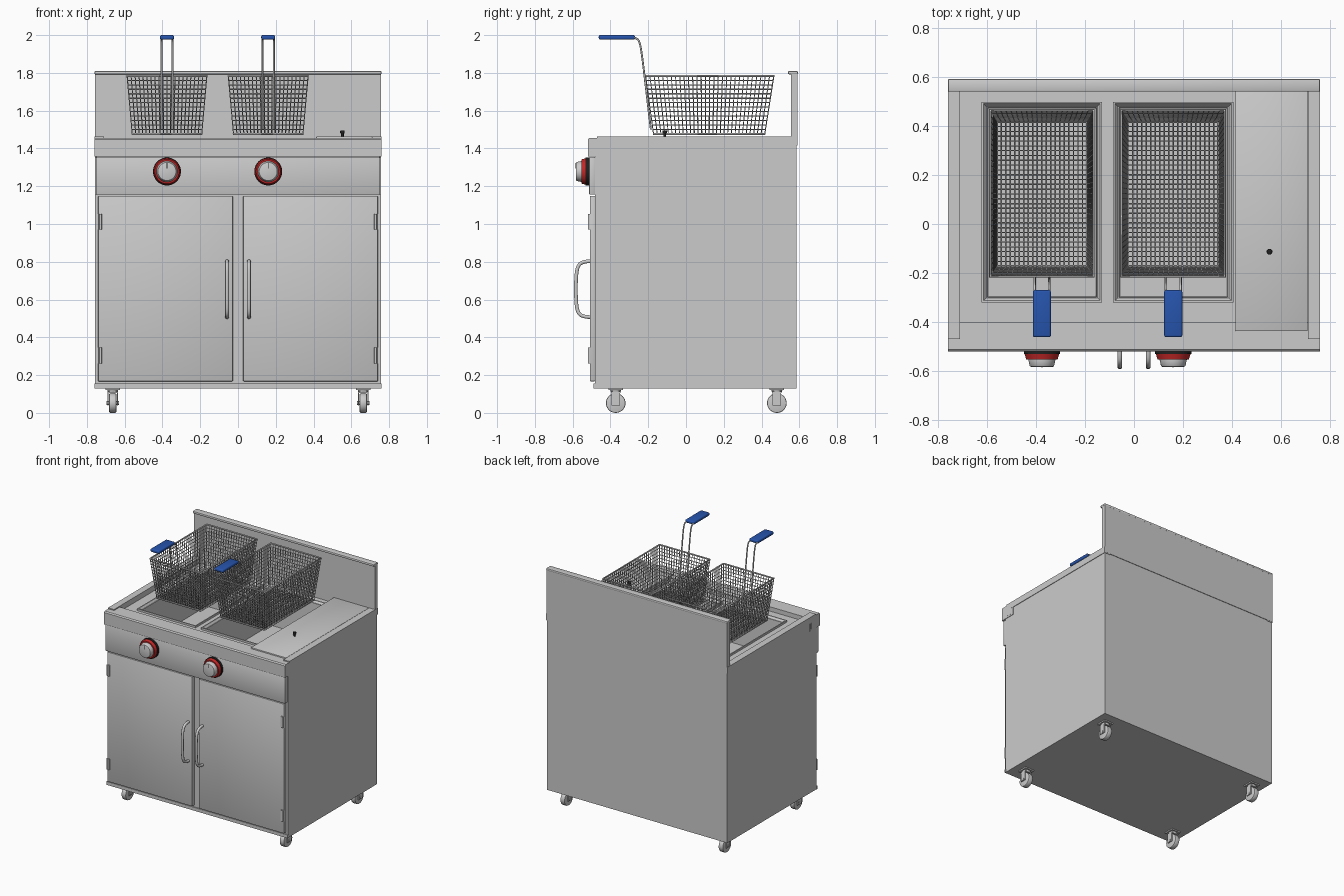
import bpy, bmesh, math
from mathutils import Matrix, Vector

if "Cube" in bpy.data.objects:
    bpy.data.objects.remove(bpy.data.objects["Cube"])


def material(name, rgb):
    m = bpy.data.materials.new(name)
    m.diffuse_color = (*rgb, 1)
    m.use_nodes = True
    m.node_tree.nodes["Principled BSDF"].inputs["Base Color"].default_value = m.diffuse_color
    return m


BLUE = material("blue_plastic", (0.02, 0.09, 0.42))
RED = material("red_ring", (0.55, 0.02, 0.02))
BLACK = material("black_plastic", (0.015, 0.015, 0.015))


def finish(name, bm, mat=None, smooth=False):
    bmesh.ops.recalc_face_normals(bm, faces=bm.faces)
    me = bpy.data.meshes.new(name)
    bm.to_mesh(me)
    bm.free()
    ob = bpy.data.objects.new(name, me)
    bpy.context.collection.objects.link(ob)
    if mat:
        me.materials.append(mat)
    if smooth:
        bpy.ops.object.select_all(action='DESELECT')
        ob.select_set(True)
        bpy.context.view_layer.objects.active = ob
        bpy.ops.object.shade_smooth_by_angle(angle=math.radians(35))
    return ob


def box(name, x, y, z, bevel=0, mat=None, segments=2):
    bm = bmesh.new()
    size = (x[1] - x[0], y[1] - y[0], z[1] - z[0])
    mid = Vector((sum(x) / 2, sum(y) / 2, sum(z) / 2))
    bmesh.ops.create_cube(bm, size=1, matrix=Matrix.Translation(mid) @ Matrix.Diagonal((*size, 1)))
    if bevel:
        bmesh.ops.bevel(bm, geom=bm.edges[:], offset=bevel, segments=segments, affect='EDGES', profile=0.5)
    return finish(name, bm, mat, bool(bevel))


def cone(name, centre, r1, r2, depth, axis='Z', mat=None, sides=40, bevel=0):
    # axis 'Y' puts r2 at the front
    rot = {'Z': Matrix(), 'Y': Matrix.Rotation(math.pi / 2, 4, 'X'), 'X': Matrix.Rotation(math.pi / 2, 4, 'Y')}[axis]
    bm = bmesh.new()
    bmesh.ops.create_cone(bm, cap_ends=True, segments=sides, radius1=r1, radius2=r2, depth=depth,
                          matrix=Matrix.Translation(centre) @ rot)
    if bevel:
        rims = [e for e in bm.edges if any(len(f.verts) > 4 for f in e.link_faces)]
        bmesh.ops.bevel(bm, geom=rims, offset=bevel, segments=2, affect='EDGES', profile=0.5)
    return finish(name, bm, mat, True)


def extrude_x(name, profile, x0, x1, mat=None):
    # (y, z) outline pushed along x
    bm = bmesh.new()
    f = bm.faces.new([bm.verts.new((x0, y, z)) for y, z in profile])
    new = bmesh.ops.extrude_face_region(bm, geom=[f])['geom']
    bmesh.ops.translate(bm, verts=[v for v in new if isinstance(v, bmesh.types.BMVert)], vec=(x1 - x0, 0, 0))
    return finish(name, bm, mat)


def loft(name, rings):
    # stacked rectangles (x0, x1, y0, y1, z), last one closed
    bm = bmesh.new()
    loops = [[bm.verts.new(p) for p in ((a, c, z), (b, c, z), (b, d, z), (a, d, z))] for a, b, c, d, z in rings]
    for lo, hi in zip(loops, loops[1:]):
        for i in range(4):
            j = (i + 1) % 4
            bm.faces.new((lo[i], lo[j], hi[j], hi[i]))
    bm.faces.new(loops[-1])
    return finish(name, bm)


def wires(name, paths, radius, resolution=0, curved=False):
    cu = bpy.data.curves.new(name, 'CURVE')
    cu.dimensions = '3D'
    cu.bevel_depth, cu.bevel_resolution, cu.use_fill_caps = radius, resolution, True
    for pts, cyclic in paths:
        sp = cu.splines.new('NURBS' if curved else 'POLY')
        sp.points.add(len(pts) - 1)
        for p, co in zip(sp.points, pts):
            p.co = (*co, 1)
        sp.use_cyclic_u = cyclic
        if curved:
            sp.order_u, sp.use_endpoint_u, sp.resolution_u = 3, True, 6
    tmp = bpy.data.objects.new(name + "_curve", cu)
    bpy.context.collection.objects.link(tmp)
    me = bpy.data.meshes.new_from_object(tmp.evaluated_get(bpy.context.evaluated_depsgraph_get()))
    bpy.data.objects.remove(tmp)
    ob = bpy.data.objects.new(name, me)
    bpy.context.collection.objects.link(ob)
    if curved:
        me.shade_smooth()
    return ob


# Cabinet shell, open at the top
body = box("cabinet_body", (-0.756, 0.756), (-0.482, 0.586), (0.13, 1.42))
bm = bmesh.new()
bm.from_mesh(body.data)
bmesh.ops.delete(bm, geom=[f for f in bm.faces if f.normal.z > 0.9], context='FACES')
bm.to_mesh(body.data)
bm.free()
box("bottom_strip", (-0.76, 0.76), (-0.49, -0.48), (0.13, 0.155))
box("control_panel", (-0.752, 0.752), (-0.513, -0.48), (1.155, 1.355), 0.005)

# Top rim: front apron, side rails, backsplash with folded cap
extrude_x("front_apron", [(-0.52, 1.357), (-0.40, 1.357), (-0.40, 1.455), (-0.512, 1.455), (-0.52, 1.447)], -0.759, 0.759)
rail = [(-0.47, 1.37), (-0.415, 1.37), (-0.415, 1.415), (0.589, 1.415), (0.589, 1.463), (-0.47, 1.463)]
for s, side in ((-1, "left"), (1, "right")):
    extrude_x(side + "_top_rail", rail, s * 0.71, s * 0.76)
box("backsplash", (-0.758, 0.758), (0.557, 0.59), (1.42, 1.80))
box("backsplash_cap", (-0.76, 0.76), (0.54, 0.592), (1.792, 1.81), 0.006)

# Recessed deck, pieced around the two tank openings
CENTRES = (("left", -0.376), ("right", 0.160))
HX, Y0, Y1, DECK = 0.222, -0.297, 0.475, 1.422
edges = [-0.715] + [c + s * HX for _, c in CENTRES for s in (-1, 1)] + [0.715]
for i in range(0, 6, 2):
    box("deck_strip_%d" % (i // 2 + 1), (edges[i], edges[i + 1]), (-0.41, 0.56), (DECK - 0.015, DECK))
for side, c in CENTRES:
    box(side + "_deck_front", (c - HX, c + HX), (-0.41, Y0), (DECK - 0.015, DECK))
    box(side + "_deck_back", (c - HX, c + HX), (Y1, 0.56), (DECK - 0.015, DECK))
    # Oil tank with raised lip
    rings = [(0.024, DECK - 0.005), (0.024, DECK + 0.014), (0.016, DECK + 0.014), (0, DECK - 0.006), (-0.004, 1.16)]
    loft(side + "_tank", [(c - HX - o, c + HX + o, Y0 - o, Y1 + o, z) for o, z in rings])

# Side cover plate with its little knob
box("cover_plate", (0.414, 0.709), (-0.437, 0.557), (DECK, 1.464), 0.003)
cone("cover_knob_stem", (0.553, -0.113, 1.473), 0.007, 0.007, 0.02, mat=BLACK, sides=16)
cone("cover_knob", (0.553, -0.113, 1.487), 0.012, 0.012, 0.016, mat=BLACK, sides=20, bevel=0.003)

# Wire baskets
NX, NY, NZ = 20, 30, 13
ZT, ZB = 1.784, 1.477


def lerp(a, b, t):
    return a + (b - a) * t


for side, c in CENTRES:
    def at(u, v, h):
        # u, v in 0..1 across the basket, h 0 at the bottom to 1 at the top
        hx = lerp(0.184, 0.211, h)
        return (c + lerp(-hx, hx, u), lerp(lerp(-0.172, -0.214, h), lerp(0.417, 0.465, h), v), lerp(ZB, ZT, h))

    def ring(h):
        return ([at(0, 0, h), at(1, 0, h), at(1, 1, h), at(0, 1, h)], True)

    paths = [([at(i / NX, 0, 1), at(i / NX, 0, 0), at(i / NX, 1, 0), at(i / NX, 1, 1)], False) for i in range(NX + 1)]
    paths += [([at(0, i / NY, 1), at(0, i / NY, 0), at(1, i / NY, 0), at(1, i / NY, 1)], False) for i in range(NY + 1)]
    paths += [ring(i / NZ) for i in range(NZ + 1)]
    wires(side + "_basket_mesh", paths, 0.003)
    wires(side + "_basket_rim", [ring(1), ring(0)], 0.006, 1)
    # Handle wires and blue grip
    bend = [(-0.30, 1.988), (-0.262, 1.988), (-0.243, 1.96), (-0.230, 1.87), (-0.218, 1.77), (-0.186, 1.50)]
    wires(side + "_basket_handle", [([(c + s * 0.03, y, z) for y, z in bend], False) for s in (-1, 1)], 0.005, 2, True)
    box(side + "_handle_grip", (c - 0.037, c + 0.037), (-0.462, -0.27), (1.976, 2.0), 0.008, BLUE, 3)

    # Control knob: black base, red ring, tapered silver dial
    cone(side + "_knob_base", (c, -0.521, 1.278), 0.074, 0.074, 0.02, 'Y', BLACK, 48)
    cone(side + "_knob_ring", (c, -0.541, 1.278), 0.071, 0.064, 0.024, 'Y', RED, 48)
    cone(side + "_knob_dial", (c, -0.565, 1.278), 0.057, 0.049, 0.036, 'Y', None, 48, 0.005)
    box(side + "_knob_mark", (c - 0.002, c + 0.002), (-0.585, -0.58), (1.295, 1.322), mat=BLACK)

# Doors with pulls and hinges
pull = [(-0.50, 0.803), (-0.535, 0.803), (-0.572, 0.785), (-0.583, 0.72), (-0.583, 0.59),
        (-0.572, 0.525), (-0.535, 0.507), (-0.50, 0.507)]
for s, side in ((-1, "left"), (1, "right")):
    box(side + "_door", sorted((s * 0.027, s * 0.741)), (-0.509, -0.48), (0.167, 1.149), 0.005)
    wires(side + "_door_pull", [([(s * 0.058, y, z) for y, z in pull], False)], 0.010, 3, True)
    for level, z in (("lower", 0.303), ("upper", 1.012)):
        box(side + "_" + level + "_hinge_leaf", sorted((s * 0.717, s * 0.741)), (-0.513, -0.508), (z - 0.042, z + 0.042))
        cone(side + "_" + level + "_hinge_pin", (s * 0.728, -0.513, z), 0.007, 0.007, 0.084, sides=16)

# Swivel casters
for s, side in ((-1, "left"), (1, "right")):
    for end, y in (("front", -0.372), ("back", 0.481)):
        n, x = end + "_" + side + "_caster_", s * 0.663
        box(n + "plate", (x - 0.038, x + 0.038), (y - 0.038, y + 0.038), (0.121, 0.132))
        cone(n + "swivel", (x, y, 0.117), 0.026, 0.03, 0.012, sides=24)
        cone(n + "wheel", (x, y, 0.052), 0.052, 0.052, 0.038, 'X', None, 32, 0.006)
        cone(n + "axle", (x, y, 0.052), 0.010, 0.010, 0.064, 'X', None, 16)
        box(n + "fork_top", (x - 0.029, x + 0.029), (y - 0.025, y + 0.025), (0.106, 0.113))
        for t, leg in ((-1, "left"), (1, "right")):
            box(n + leg + "_fork", sorted((x + t * 0.023, x + t * 0.029)), (y - 0.022, y + 0.022), (0.04, 0.113))
